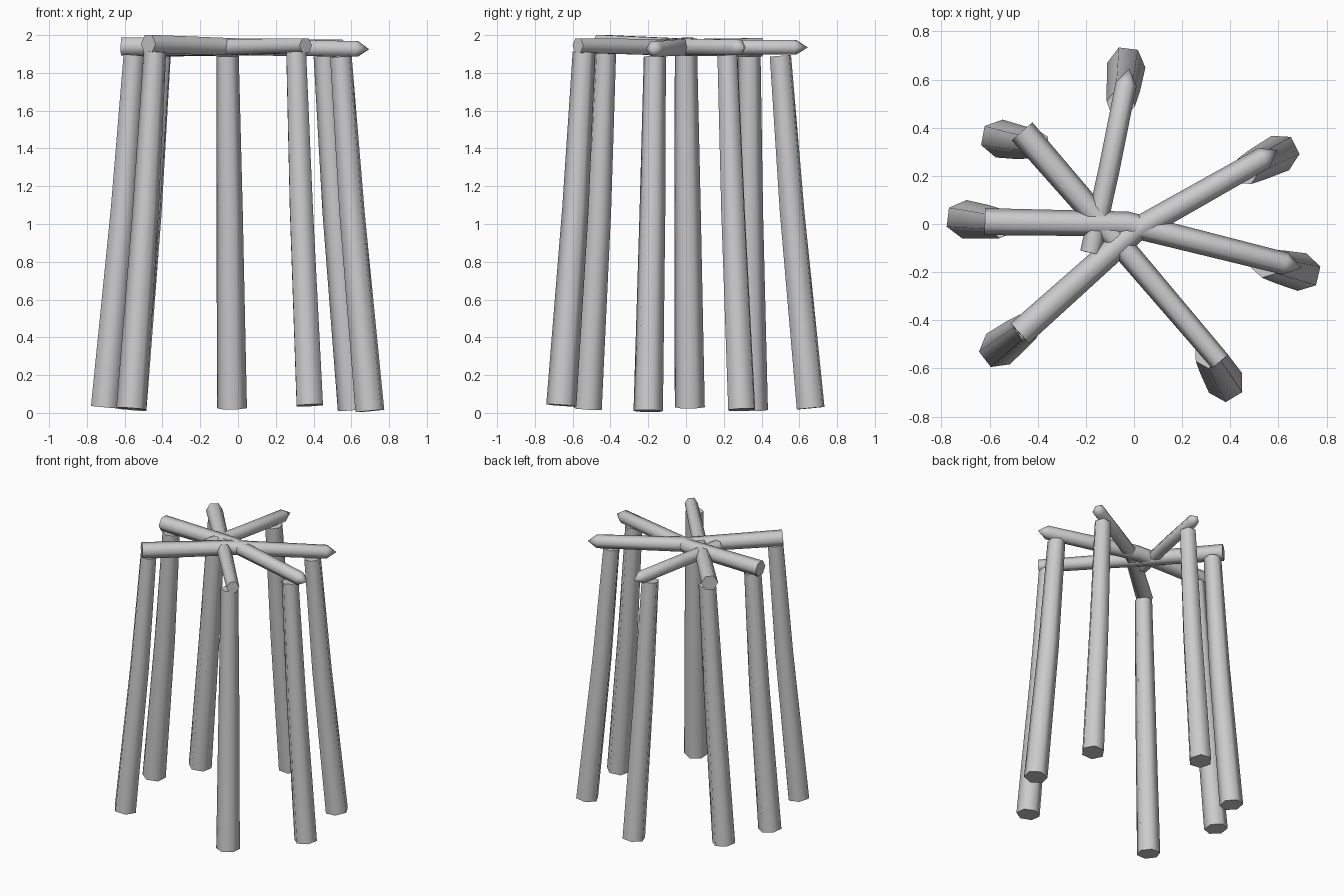
import bpy, bmesh, math
from mathutils import Vector

if "Cube" in bpy.data.objects:
    bpy.data.objects.remove(bpy.data.objects["Cube"])

UP = Vector((0, 0, 1))


def pole(name, points, radii, tip=None):
    """Six-sided tapered pole along points, optionally ending in a sharpened tip."""
    pts = [Vector(p) for p in points]
    bm = bmesh.new()
    rings = []
    for i, (p, r) in enumerate(zip(pts, radii)):
        axis = (pts[min(i + 1, len(pts) - 1)] - pts[max(i - 1, 0)]).normalized()
        side = axis.cross(UP).normalized()
        other = axis.cross(side)
        rings.append([bm.verts.new(p + r * (math.cos(a) * side + math.sin(a) * other))
                      for a in (k * math.pi / 3 for k in range(6))])
    for a, b in zip(rings, rings[1:]):
        for k in range(6):
            n = (k + 1) % 6
            bm.faces.new((a[k], a[n], b[n], b[k]))
    bm.faces.new(rings[0])
    if tip:
        point = bm.verts.new(tip)
        for k in range(6):
            bm.faces.new((rings[-1][k], rings[-1][(k + 1) % 6], point))
    else:
        bm.faces.new(rings[-1])
    bmesh.ops.recalc_face_normals(bm, faces=bm.faces[:])
    mesh = bpy.data.meshes.new(name)
    bm.to_mesh(mesh)
    bm.free()
    ob = bpy.data.objects.new(name, mesh)
    bpy.context.collection.objects.link(ob)
    bpy.ops.object.select_all(action='DESELECT')
    ob.select_set(True)
    bpy.context.view_layer.objects.active = ob
    bpy.ops.object.shade_smooth_by_angle(angle=math.radians(70))


# Legs: foot position, top position
legs = {
    "north": ((-0.032, 0.66, 0.025), (-0.055, 0.50, 1.89)),
    "northeast": ((0.608, 0.295, 0.017), (0.46, 0.22, 1.89)),
    "east": ((0.698, -0.20, 0.01), (0.545, -0.165, 1.885)),
    "southeast": ((0.38, -0.66, 0.04), (0.308, -0.54, 1.91)),
    "southwest": ((-0.565, -0.52, 0.022), (-0.44, -0.425, 1.91)),
    "west": ((-0.705, 0.02, 0.03), (-0.55, 0.0, 1.895)),
    "northwest": ((-0.56, 0.355, 0.015), (-0.41, 0.335, 1.89)),
}
for where, (foot, top) in legs.items():
    foot, top = Vector(foot), Vector(top)
    mid = foot.lerp(top, 0.56)
    mid -= Vector((mid.x, mid.y, 0)).normalized() * 0.009
    pole("leg_" + where, (foot, mid, top), (0.08, 0.07, 0.06))

# Crossing roof beams
pole("beam_diagonal", ((-0.475, -0.455, 1.952), (0.0, -0.03, 1.938), (0.54, 0.275, 1.935)),
     (0.057, 0.051, 0.047), (0.595, 0.307, 1.935))
pole("beam_across", ((-0.62, 0.01, 1.94), (-0.03, 0.0, 1.938), (0.63, -0.165, 1.927)),
     (0.056, 0.052, 0.047), (0.695, -0.182, 1.925))
pole("beam_lengthwise", ((-0.465, 0.385, 1.935), (-0.07, -0.07, 1.935), (0.358, -0.572, 1.945)),
     (0.057, 0.05, 0.044))
pole("beam_short", ((-0.18, -0.12, 1.94), (-0.105, 0.22, 1.937), (-0.033, 0.58, 1.935)),
     (0.044, 0.044, 0.044), (-0.02, 0.645, 1.935))
